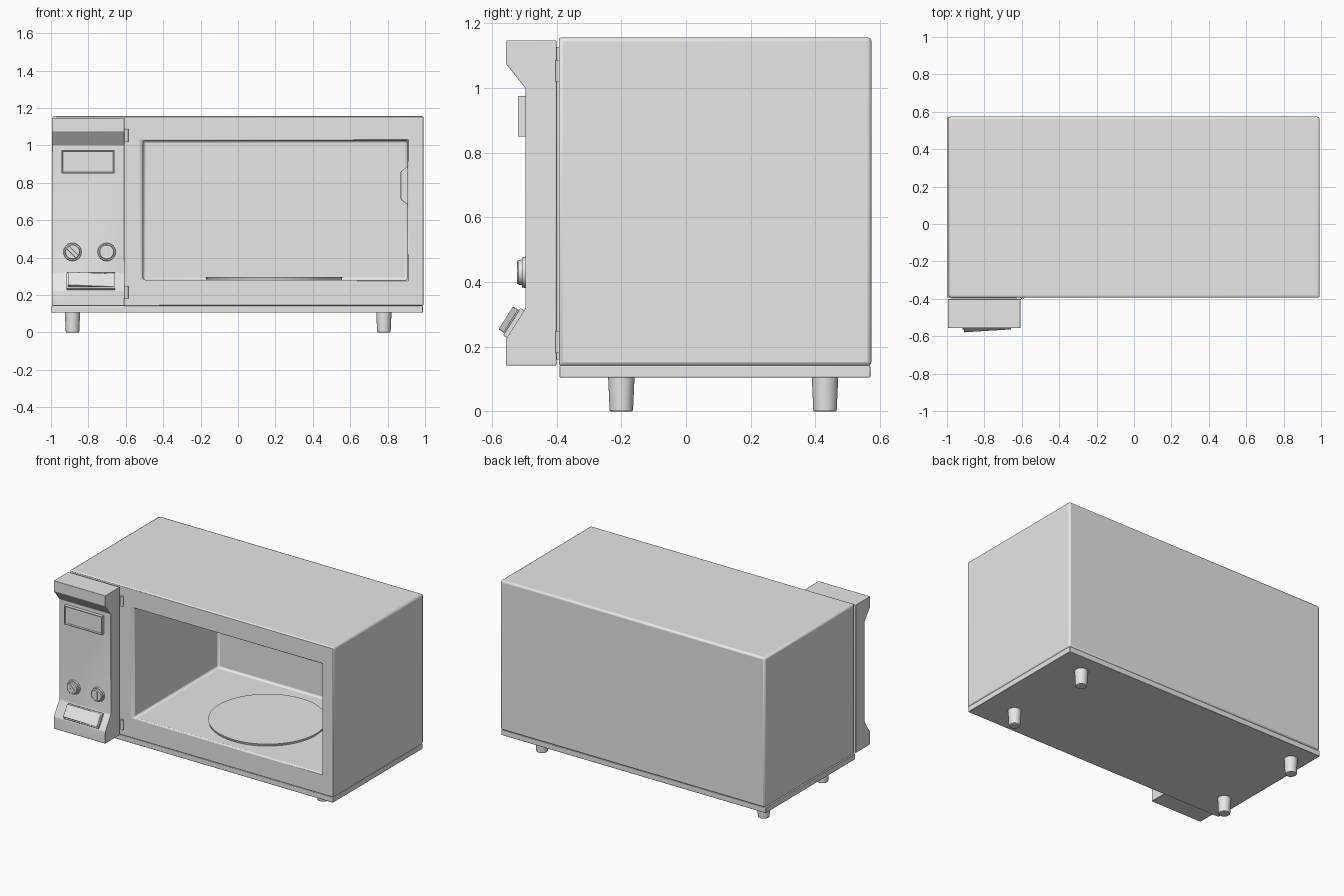
import bpy, bmesh
from math import radians, pi
from mathutils import Matrix, Vector

if "Cube" in bpy.data.objects:
    bpy.data.objects.remove(bpy.data.objects["Cube"], do_unlink=True)

GREY = (0.8, 0.8, 0.8, 1)
mat = bpy.data.materials.new("light_grey")
mat.use_nodes = True
mat.diffuse_color = GREY
mat.node_tree.nodes["Principled BSDF"].inputs["Base Color"].default_value = GREY


def finish(name, bm, bevel=0, segments=2):
    bmesh.ops.recalc_face_normals(bm, faces=bm.faces)
    mesh = bpy.data.meshes.new(name)
    bm.to_mesh(mesh)
    bm.free()
    mesh.materials.append(mat)
    ob = bpy.data.objects.new(name, mesh)
    bpy.context.collection.objects.link(ob)
    if bevel:
        mod = ob.modifiers.new("Bevel", "BEVEL")
        mod.width, mod.segments = bevel, segments
        mod.limit_method = "ANGLE"
    bpy.ops.object.select_all(action="DESELECT")
    ob.select_set(True)
    bpy.context.view_layer.objects.active = ob
    bpy.ops.object.shade_smooth_by_angle(angle=radians(35))
    return ob


def box_mesh(lo, hi):
    bm = bmesh.new()
    lo, hi = Vector(lo), Vector(hi)
    bmesh.ops.create_cube(bm, size=1)
    for v in bm.verts:
        v.co = (lo + hi) / 2 + v.co * (hi - lo)
    return bm


def box(name, lo, hi, bevel=0):
    return finish(name, box_mesh(lo, hi), bevel)


def cylinder(name, at, r1, r2, depth, axis="Z", bevel=0, sides=32):
    bm = bmesh.new()
    turn = Matrix.Rotation(pi / 2, 4, "X") if axis == "Y" else Matrix()
    bmesh.ops.create_cone(bm, cap_ends=True, segments=sides, radius1=r1, radius2=r2,
                          depth=depth, matrix=Matrix.Translation(at) @ turn)
    return finish(name, bm, bevel)


def prism(name, profile, axis, a, b, bevel=0):
    # Profile is (y, z) along X, or (x, z) along Y
    place = (lambda p: (a, *p)) if axis == "X" else (lambda p: (p[0], a, p[1]))
    bm = bmesh.new()
    face = bm.faces.new([bm.verts.new(place(p)) for p in profile])
    out = bmesh.ops.extrude_face_region(bm, geom=[face])["geom"]
    for v in out:
        if isinstance(v, bmesh.types.BMVert):
            setattr(v.co, axis.lower(), b)
    return finish(name, bm, bevel)


def inset_face(bm, direction, thickness, depth):
    face = max(bm.faces, key=lambda f: f.normal.dot(direction))
    bmesh.ops.inset_region(bm, faces=[face], thickness=thickness)
    bmesh.ops.inset_region(bm, faces=[face], thickness=0.004, depth=depth)


# Housing with the open cooking cavity
bm = box_mesh((-0.993, -0.393, 0.14), (0.993, 0.574, 1.157))
bm.normal_update()
front = min(bm.faces, key=lambda f: f.normal.y)
bmesh.ops.inset_region(bm, faces=[front], thickness=0.08)
for v in front.verts:
    v.co.x = 0.907 if v.co.x > 0 else -0.507
    v.co.z = 1.026 if v.co.z > 0.6 else 0.28
new = bmesh.ops.extrude_face_region(bm, geom=[front])["geom"]
bmesh.ops.delete(bm, geom=[front], context="FACES_ONLY")
for v in new:
    if isinstance(v, bmesh.types.BMVert):
        v.co.y = 0.51
finish("housing", bm, 0.013)

box("base_plate", (-0.998, -0.392, 0.105), (0.988, 0.57, 0.142), 0.003)

# Turntable and the lamp cover on the cavity wall
cylinder("turntable", (0.193, 0.042, 0.287), 0.36, 0.366, 0.018, sides=72)
prism("lamp_cover", [(0.91, 0.68), (0.87, 0.71), (0.87, 0.86), (0.91, 0.89)],
      "Y", -0.06, 0.14, 0.004)

# Tapered feet
for side, x in (("right", -0.885), ("left", 0.78)):
    for end, y in (("front", -0.2), ("back", 0.43)):
        cylinder(f"{end}_{side}_foot", (x, y, 0.055), 0.036, 0.041, 0.11, bevel=0.004)

# Control panel with its projecting top and bottom ledges
prism("control_panel",
      [(-0.401, 0.142), (-0.557, 0.142), (-0.557, 0.223), (-0.497, 0.318),
       (-0.497, 1.0), (-0.557, 1.075), (-0.557, 1.147), (-0.401, 1.147)],
      "X", -0.995, -0.607, 0.003)
box("panel_mount", (-0.975, -0.405, 0.16), (-0.627, -0.385, 1.127))

# Hinge knuckles beside the panel
for name, z in (("lower", 0.215), ("upper", 1.053)):
    cylinder(f"{name}_hinge", (-0.596, -0.393, z), 0.01, 0.01, 0.068, sides=16)

# Display with a recessed screen
bm = box_mesh((-0.945, -0.519, 0.85), (-0.66, -0.49, 0.976))
bm.normal_update()
inset_face(bm, Vector((0, -1, 0)), 0.008, -0.008)
finish("display", bm)

# Rotary knobs with grip ridges
for name, x, angle in (("right", -0.885, -45), ("left", -0.702, 90)):
    cylinder(f"{name}_knob_skirt", (x, -0.501, 0.43), 0.049, 0.046, 0.012, "Y")
    cylinder(f"{name}_knob", (x, -0.511, 0.43), 0.04, 0.038, 0.018, "Y", 0.002)
    ridge = box(f"{name}_knob_grip", (-0.036, -0.006, -0.01), (0.036, 0.006, 0.01), 0.002)
    ridge.location = (x, -0.517, 0.43)
    ridge.rotation_euler.y = -radians(angle)

# Rocker switch lying on the sloped lower ledge
slope = Vector((0, 0.06, 0.095)).normalized()
normal = Vector((0, -slope.z, slope.y))
frame = Matrix((Vector((1, 0, 0)), slope, -normal)).transposed().to_4x4()
frame.translation = Vector((-0.787, -0.527, 0.27))
plate = box("switch_frame", (-0.13, -0.05, -0.014), (0.13, 0.05, 0.01), 0.002)
plate.matrix_world = frame
bm = box_mesh((-0.122, -0.042, -0.018), (0.122, 0.042, 0))
for v in bm.verts:
    if v.co.x < 0 and v.co.z < -0.01:
        v.co.z = -0.036
rocker = finish("switch_rocker", bm, 0.002)
rocker.matrix_world = frame
